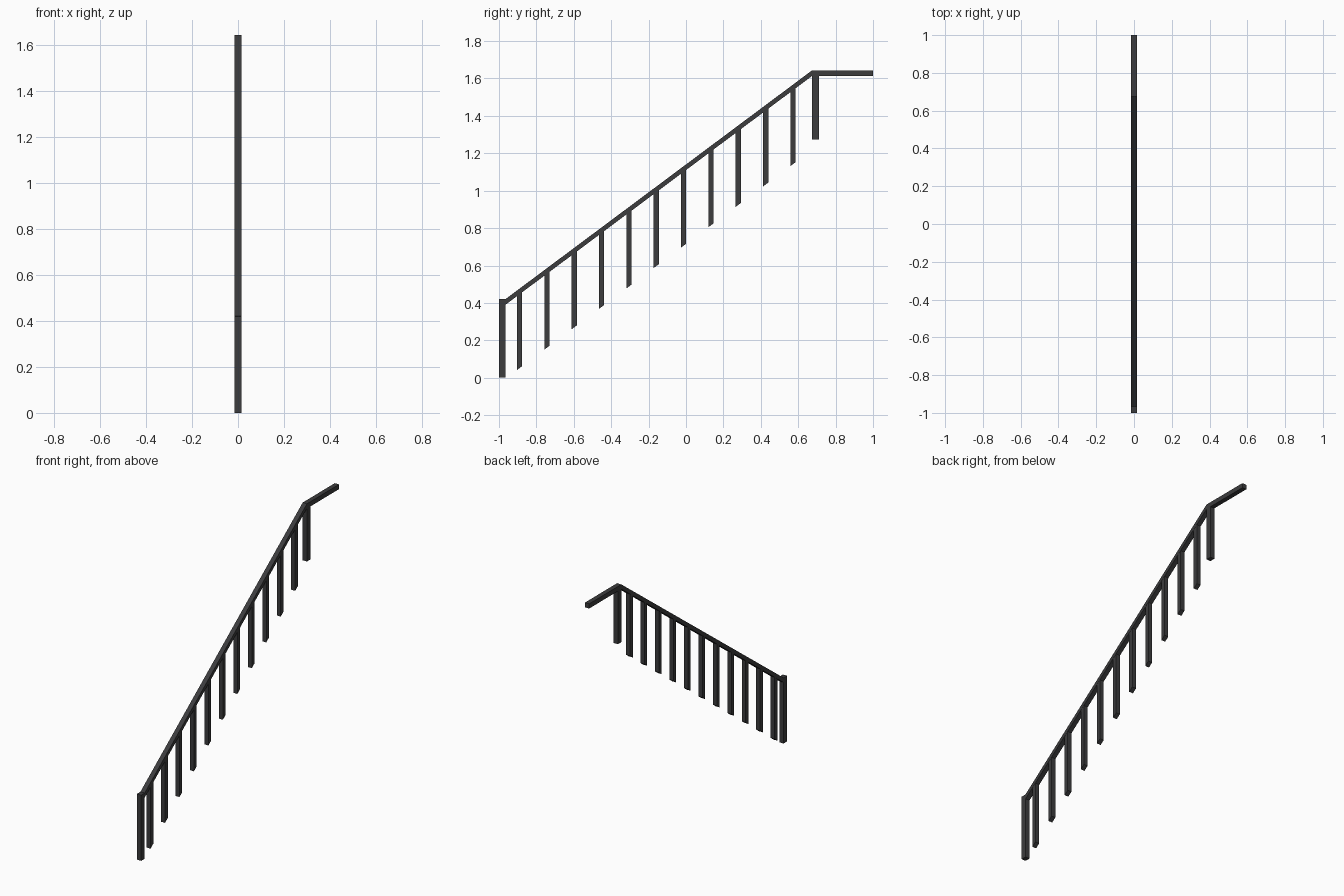
import bpy, bmesh

if "Cube" in bpy.data.objects:
    bpy.data.objects.remove(bpy.data.objects["Cube"])

HALF = 0.015          # half width of posts and rails in x
SLOPE = 0.746         # stair pitch
Y_LOW, Y_TOP = -0.965, 0.675
Z_TOP, THICK = 1.644, 0.03

mat = bpy.data.materials.new("dark_metal")
mat.diffuse_color = (0.045, 0.045, 0.047, 1)
mat.use_nodes = True
mat.node_tree.nodes["Principled BSDF"].inputs["Base Color"].default_value = mat.diffuse_color


def rail_z(y):
    """Height of the sloped rail's top face at y."""
    return Z_TOP + (y - Y_TOP) * SLOPE


def prism(name, profile, half=HALF):
    """Extrude a (y, z) outline across x."""
    bm = bmesh.new()
    face = bm.faces.new([bm.verts.new((-half, y, z)) for y, z in profile])
    ext = bmesh.ops.extrude_face_region(bm, geom=[face])
    verts = [v for v in ext["geom"] if isinstance(v, bmesh.types.BMVert)]
    bmesh.ops.translate(bm, verts=verts, vec=(2 * half, 0, 0))
    bmesh.ops.recalc_face_normals(bm, faces=bm.faces[:])
    mesh = bpy.data.meshes.new(name)
    bm.to_mesh(mesh)
    bm.free()
    mesh.materials.append(mat)
    obj = bpy.data.objects.new(name, mesh)
    bpy.context.collection.objects.link(obj)


def box(name, y0, y1, z0, z1):
    prism(name, [(y0, z0), (y1, z0), (y1, z1), (y0, z1)])


# End posts and level landing rail
box("bottom_post", -1.0, Y_LOW, 0.0, 0.42)
box("top_post", Y_TOP, 0.71, 1.275, Z_TOP - THICK)
box("landing_rail", Y_TOP, 1.0, Z_TOP - THICK, Z_TOP)

# Sloped handrail
prism("sloped_handrail", [(Y_LOW, rail_z(Y_LOW) - THICK), (Y_TOP, Z_TOP - THICK),
                          (Y_TOP, Z_TOP), (Y_LOW, rail_z(Y_LOW))])

# Balusters, cut parallel to the slope at both ends
for i in range(11):
    y0 = -0.904 + i * 0.1462
    y1 = y0 + 0.028
    t0, t1 = rail_z(y0) - THICK, rail_z(y1) - THICK
    prism(f"baluster_{i + 1}", [(y0, t0 - 0.395), (y1, t1 - 0.395), (y1, t1), (y0, t0)], 0.014)
